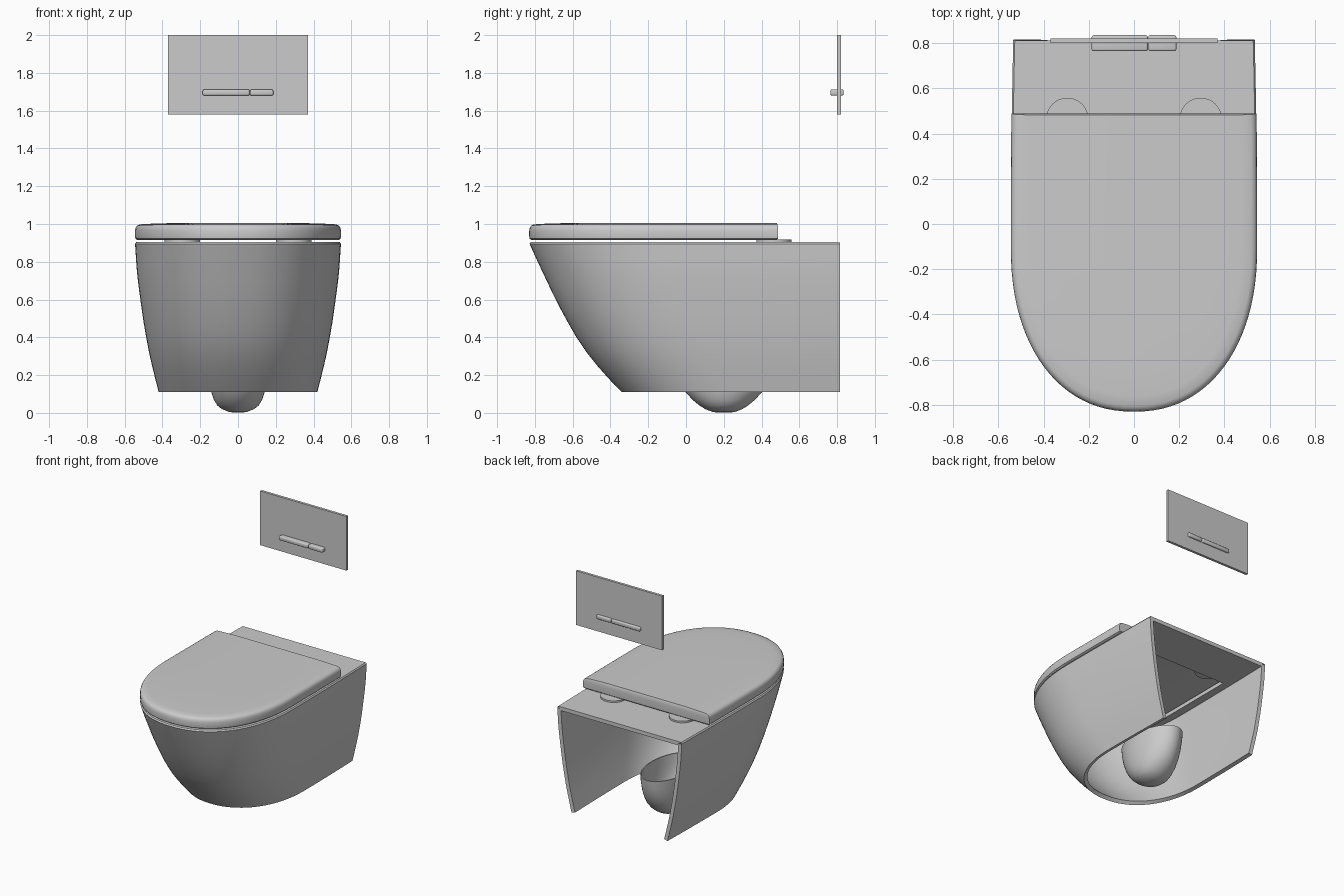
import bpy, bmesh, math

if "Cube" in bpy.data.objects:
    bpy.data.objects.remove(bpy.data.objects["Cube"])


def outline(w, front, back, z, n=48, taper=0.98):
    """U-shaped section: back right corner, round the front, back left corner."""
    yc = front + 0.73 * w / 0.545
    p = 2 / 2.2
    side = [(w * (taper + (1 - taper) * (1 - (1 - k / 5) ** 2)), back + (yc - back) * k / 5)
            for k in range(5)]
    arc = []
    for i in range(n + 1):
        t = math.pi * i / n
        c, s = math.cos(t), max(math.sin(t), 0)
        arc.append((math.copysign(abs(c) ** p * w, c), yc - (yc - front) * s ** p))
    pts = side + arc + [(-x, y) for x, y in reversed(side)]
    return [(x, y, z) for x, y in pts]


def ellipse(a, b, cx, cy, z, n=48):
    return [(cx + a * math.cos(2 * math.pi * i / n),
             cy - b * math.sin(2 * math.pi * i / n), z) for i in range(n)]


def loft(name, rings, closed_from=0, cap_bottom=True, cap_top=True, solid=0):
    """Skin a stack of rings; rings below closed_from stay open at the back."""
    bm = bmesh.new()
    vs = [[bm.verts.new(p) for p in r] for r in rings]
    for i in range(len(vs) - 1):
        a, b = vs[i], vs[i + 1]
        n = len(a)
        for j in range(n if i >= closed_from else n - 1):
            k = (j + 1) % n
            bm.faces.new((a[j], b[j], b[k], a[k]))
    if cap_bottom:
        bm.faces.new(vs[0])
    if cap_top:
        bm.faces.new(vs[-1][::-1])
    return finish(name, bm, solid)


def finish(name, bm, solid=0, bevel=0):
    mesh = bpy.data.meshes.new(name)
    bm.to_mesh(mesh)
    bm.free()
    ob = bpy.data.objects.new(name, mesh)
    bpy.context.collection.objects.link(ob)
    bpy.ops.object.select_all(action='DESELECT')
    ob.select_set(True)
    bpy.context.view_layer.objects.active = ob
    if solid:
        m = ob.modifiers.new("wall", 'SOLIDIFY')
        m.thickness, m.offset, m.use_even_offset = solid, -1, True
        bpy.ops.object.modifier_apply(modifier=m.name)
    if bevel:
        m = ob.modifiers.new("bevel", 'BEVEL')
        m.width, m.segments = bevel, 3
        bpy.ops.object.modifier_apply(modifier=m.name)
    bpy.ops.object.shade_smooth_by_angle(angle=math.radians(35))
    return ob


def box(name, x, y, z, bevel=0):
    bm = bmesh.new()
    bmesh.ops.create_cube(bm, size=1)
    for v in bm.verts:
        v.co = [(r[0] + r[1]) / 2 + c * (r[1] - r[0]) for r, c in zip((x, y, z), v.co)]
    return finish(name, bm, bevel=bevel)


# Body shell, open at back and bottom, with the bowl opening in its deck
profile = [(.11, .42, -.34), (.18, .438, -.408), (.25, .455, -.47), (.32, .471, -.526),
           (.4, .486, -.58), (.48, .5, -.626), (.55, .51, -.664), (.63, .521, -.705),
           (.7, .53, -.738), (.77, .537, -.771), (.83, .541, -.799), (.895, .545, -.828)]
rings = [outline(w, f, .815, z) for z, w, f in profile]
rings.append(outline(.538, -.821, .812, .905))
top = len(rings) - 1
rings.append(outline(.45, -.72, .45, .905, taper=1))
loft("body", rings, closed_from=top, cap_bottom=False, cap_top=False, solid=.03)

# Lid with softly crowned top
lid = [(.012, .915, .48), (.002, .922, .487), (0, .935, .488), (0, .965, .488), (.003, .98, .488),
       (.01, .991, .486), (.025, .998, .484), (.07, 1.001, .483), (.2, 1.005, .482)]
loft("lid", [outline(.545 - i, -.83 + i, b, z, taper=.995) for i, z, b in lid])

# Hinge discs
for side, s in (("left", -1), ("right", 1)):
    loft("hinge_" + side, [ellipse(.093, .093, s * .295, .465, z) for z in (.9, .918)])

# Drain cup under the bowl
cup = [(0.001, .02, .03), (.006, .05, .062), (.02, .085, .098), (.04, .11, .13), (.07, .128, .166),
       (.11, .141, .202), (.16, .15, .232), (.22, .155, .257), (.28, .158, .272), (.34, .16, .28)]
loft("drain_cup", [ellipse(a, b, 0, .2, z) for z, a, b in cup], cap_top=False, solid=.008)

# Flush plate and its two buttons
box("flush_plate", (-.37, .37), (.8, .82), (1.58, 2.0))
box("flush_button_large", (-.187, .061), (.765, .835), (1.68, 1.712), .008)
box("flush_button_small", (.064, .187), (.765, .835), (1.68, 1.712), .008)
